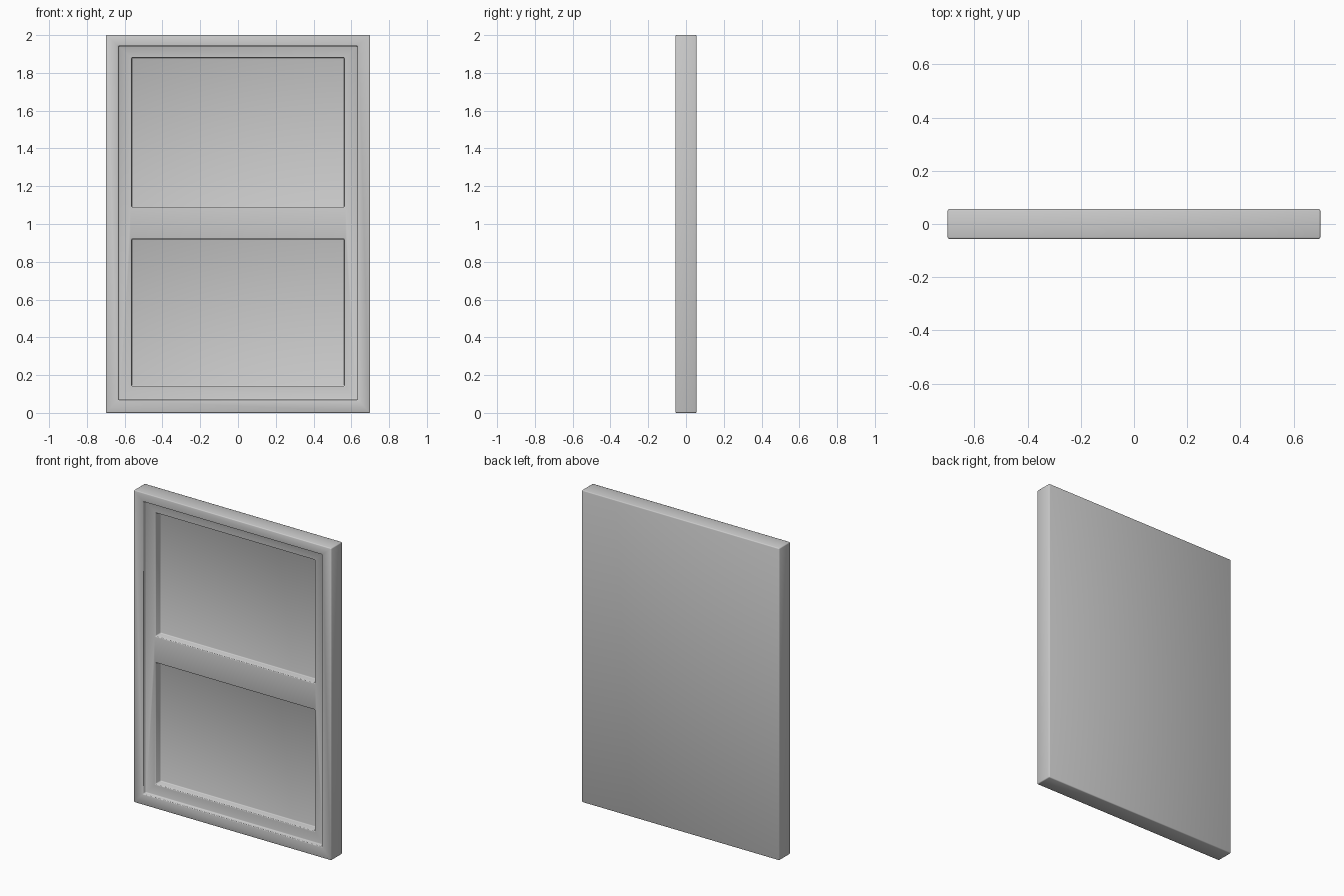
import bpy, math

if "Cube" in bpy.data.objects:
    bpy.data.objects.remove(bpy.data.objects["Cube"])

FRONT = -0.056


def box(name, x, y0, y1, z0, z1):
    """Box symmetric about x = 0."""
    bpy.ops.mesh.primitive_cube_add(size=1, location=(0, (y0 + y1) / 2, (z0 + z1) / 2))
    ob = bpy.context.object
    ob.name = name
    ob.scale = (2 * x, y1 - y0, z1 - z0)
    bpy.ops.object.transform_apply(location=True, rotation=False, scale=True)
    return ob


# Solid slab of the window
window = box("window_frame", 0.70, FRONT, -FRONT, 0, 2)

# Recesses: shallow casing step, then the two deeper panes
recesses = [
    ("casing_recess", 0.633, 0.025, 0.07, 1.942),
    ("upper_pane_recess", 0.563, 0.077, 1.09, 1.88),
    ("lower_pane_recess", 0.563, 0.077, 0.142, 0.92),
]
cutters = []
for name, x, depth, z0, z1 in recesses:
    cutter = box(name, x, FRONT - 0.1, FRONT + depth, z0, z1)
    cutter.hide_render = True
    cutters.append(cutter)
    mod = window.modifiers.new(name, 'BOOLEAN')
    mod.operation = 'DIFFERENCE'
    mod.solver = 'EXACT'
    mod.object = cutter

# Softened edges
bevel = window.modifiers.new("soft_edges", 'BEVEL')
bevel.width = 0.006
bevel.segments = 2
bevel.limit_method = 'ANGLE'
bevel.angle_limit = math.radians(40)

# Bake the modifiers and remove the cutters
bpy.ops.object.select_all(action='DESELECT')
window.select_set(True)
bpy.context.view_layer.objects.active = window
for mod in list(window.modifiers):
    bpy.ops.object.modifier_apply(modifier=mod.name)
for cutter in cutters:
    bpy.data.objects.remove(cutter, do_unlink=True)
bpy.ops.object.shade_smooth_by_angle(angle=math.radians(50))
